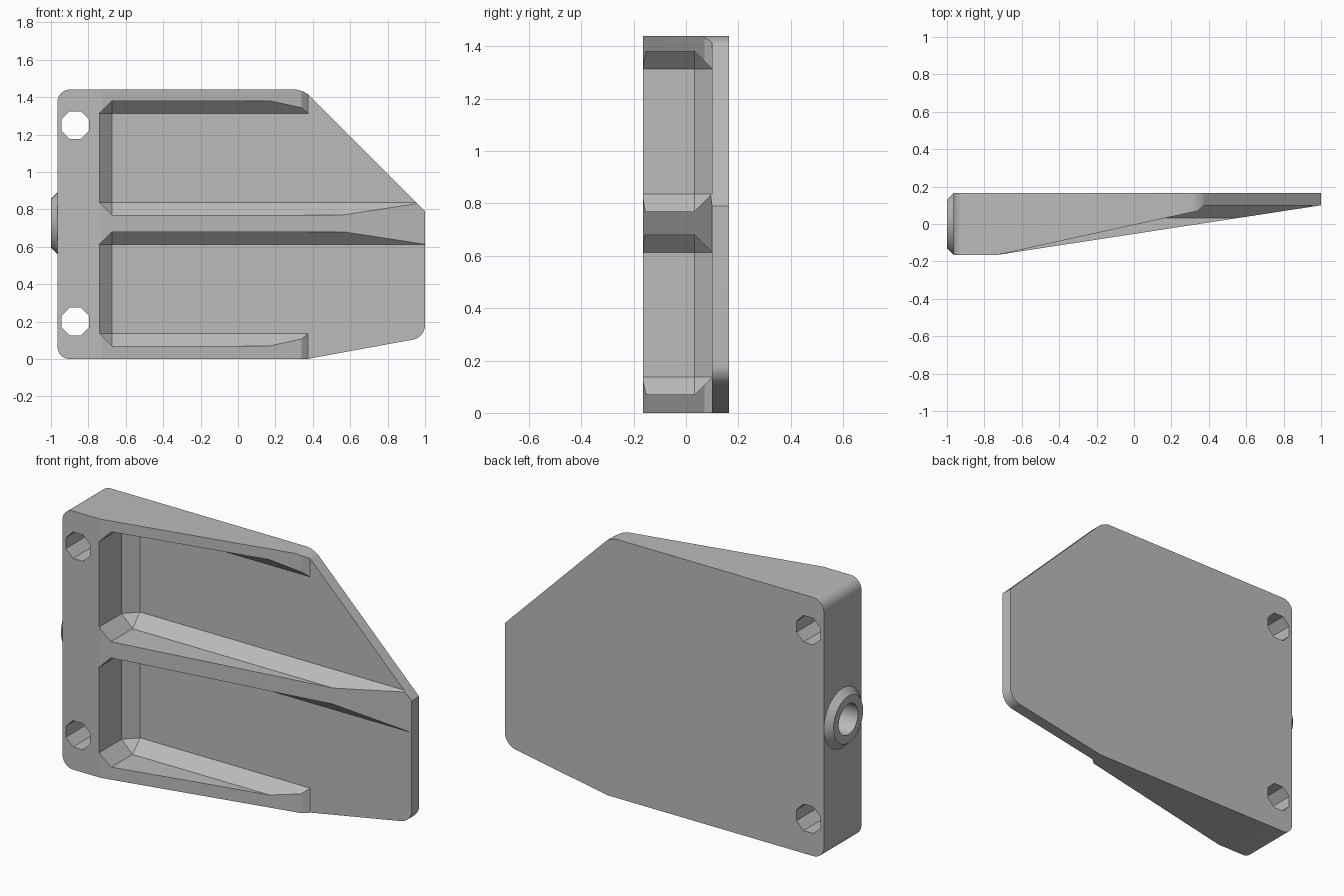
import bpy, bmesh, math
from mathutils import Matrix, Vector

cube = bpy.data.objects.get("Cube")
if cube:
    bpy.data.objects.remove(cube, do_unlink=True)

grey = bpy.data.materials.new("plain grey")
grey.use_nodes = True
grey.diffuse_color = (0.5, 0.5, 0.5, 1)
grey.node_tree.nodes["Principled BSDF"].inputs["Base Color"].default_value = (0.5, 0.5, 0.5, 1)


def finish(bm, name, cutter=False):
    bmesh.ops.recalc_face_normals(bm, faces=bm.faces[:])
    mesh = bpy.data.meshes.new(name)
    bm.to_mesh(mesh)
    bm.free()
    mesh.materials.append(grey)
    ob = bpy.data.objects.new(name, mesh)
    bpy.context.collection.objects.link(ob)
    ob.hide_render = cutter
    return ob


def prism(points, depth):
    """Extrude a closed 3D polygon along a vector."""
    bm = bmesh.new()
    face = bm.faces.new([bm.verts.new(p) for p in points])
    ext = bmesh.ops.extrude_face_region(bm, geom=[face])["geom"]
    bmesh.ops.translate(bm, vec=depth, verts=[v for v in ext if isinstance(v, bmesh.types.BMVert)])
    return bm


def cylinder(r1, r2, depth, sides, matrix):
    bm = bmesh.new()
    bmesh.ops.create_cone(bm, cap_ends=True, segments=sides, radius1=r1, radius2=r2,
                          depth=depth, matrix=matrix)
    return bm


def pick(ob):
    bpy.ops.object.select_all(action="DESELECT")
    ob.select_set(True)
    bpy.context.view_layer.objects.active = ob


def cut(ob, cutters):
    pick(ob)
    for c in cutters:
        mod = ob.modifiers.new("cut", "BOOLEAN")
        mod.operation = "DIFFERENCE"
        mod.solver = "EXACT"
        mod.object = c
        bpy.ops.object.modifier_apply(modifier=mod.name)
    for c in cutters:
        bpy.data.objects.remove(c, do_unlink=True)
    bpy.ops.object.shade_smooth_by_angle(angle=math.radians(8))


HALF, TOP, LEFT, FLOOR = 0.165, 1.44, -0.965, 0.1
CHAMFER = 0.067

# Body outline with rounded corners
outline = [(LEFT, 0), (0.37, 0), (1, 0.115), (1, 0.79), (0.35, TOP), (LEFT, TOP)]
bm = prism([(x, -HALF, z) for x, z in outline], (0, 2 * HALF, 0))
for corners, radius in (([0, 2, 5], 0.065), ([4], 0.045)):
    spots = [Vector((outline[i][0], outline[i][1])) for i in corners]
    edges = [e for e in bm.edges
             if abs(e.verts[0].co.y - e.verts[1].co.y) > HALF
             and any((Vector((e.verts[0].co.x, e.verts[0].co.z)) - s).length < 0.001 for s in spots)]
    bmesh.ops.bevel(bm, geom=edges, offset=radius, segments=12, profile=0.5, affect="EDGES")
body = finish(bm, "bracket_body")
cutters = []

# Front taper that shapes the middle rib
slope = (FLOOR + HALF) / 1.73
taper = [(-0.73 - 0.3 / slope, -HALF - 0.3), (1.3, FLOOR + 0.3 * slope), (1.3, -HALF - 0.3)]
cutters.append(finish(prism([(x, y, -0.2) for x, y in taper], (0, 0, 2)), "rib_taper_cutter", True))

# Two chamfered pockets either side of the rib
for z0, z1 in ((0.07, 0.68), (0.77, 1.38)):
    bm = bmesh.new()
    bmesh.ops.create_cube(bm, size=1)
    size = Vector((2.74, 1.1, z1 - z0))
    for v in bm.verts:
        v.co = v.co * size + Vector((-0.74 + size.x / 2, FLOOR - size.y / 2, (z0 + z1) / 2))
    bmesh.ops.recalc_face_normals(bm, faces=bm.faces[:])
    bmesh.ops.bevel(bm, geom=bm.edges[:], offset=CHAMFER, segments=1, affect="EDGES")
    cutters.append(finish(bm, "pocket_cutter", True))

# Steeper taper and stepped end on the outer walls
wall = [(-0.73, -HALF), (0.34, 0.07), (0.375, FLOOR), (1.4, FLOOR), (1.4, -0.6), (-0.73 - 0.435 / 0.22, -0.6)]
for z0, z1 in ((-0.2, 0.2), (1.25, 1.7)):
    cutters.append(finish(prism([(x, y, z0) for x, y in wall], (0, 0, z1 - z0)), "wall_taper_cutter", True))

# Octagonal mounting holes
for z in (0.2, 1.25):
    m = (Matrix.Translation((-0.87, 0, z)) @ Matrix.Rotation(math.pi / 2, 4, "X")
         @ Matrix.Rotation(math.pi / 8, 4, "Z"))
    cutters.append(finish(cylinder(0.08, 0.08, 1, 8, m), "mounting_hole_cutter", True))


# Side socket bore, shared by body and collar
def bore():
    m = Matrix.Translation((-0.95, 0, 0.725)) @ Matrix.Rotation(math.pi / 2, 4, "Y")
    return finish(cylinder(0.085, 0.085, 0.3, 48, m), "socket_bore_cutter", True)


cutters.append(bore())
cut(body, cutters)

# Conical collar around the socket
m = Matrix.Translation((LEFT - 0.0175, 0, 0.725)) @ Matrix.Rotation(-math.pi / 2, 4, "Y")
collar = finish(cylinder(HALF, 0.13, 0.035, 48, m), "socket_collar")
cut(collar, [bore()])
